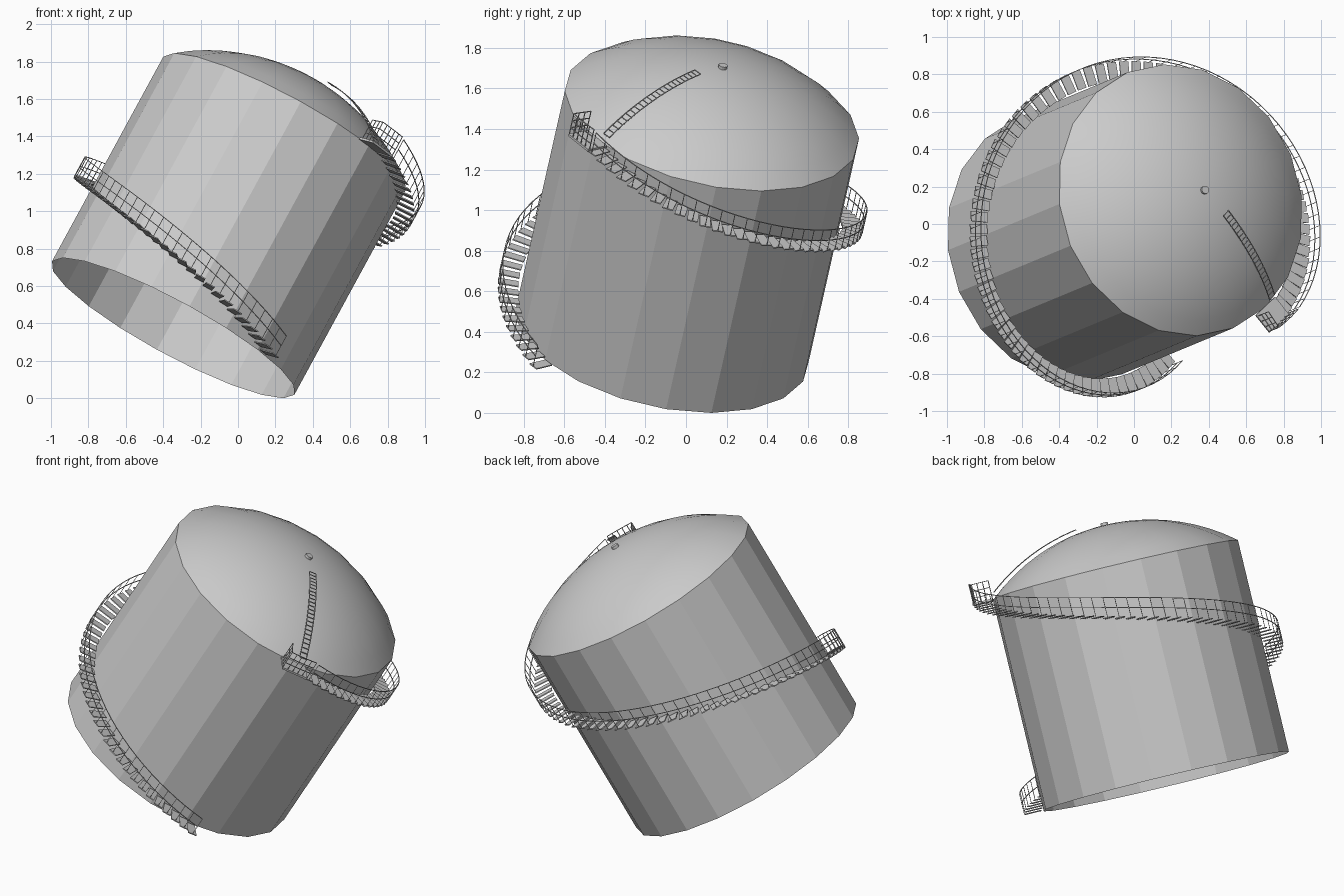
import bpy, bmesh, math
from mathutils import Matrix, Vector

if "Cube" in bpy.data.objects:
    bpy.data.objects.remove(bpy.data.objects["Cube"])

R, H, DOME = 0.74, 1.27, 0.27          # tank radius, wall height, dome rise
R_IN, R_OUT, RAIL_H = 0.75, 0.852, 0.12
START, STEPS = math.radians(-67), 80
SPHERE = (R * R + DOME * DOME) / (2 * DOME)

# Whole tank leans over on its side
TILT = (Matrix.Translation((-0.3465, -0.119, 0.3755))
        @ Matrix.Rotation(math.radians(22.5), 4, 'Z')
        @ Matrix.Rotation(math.radians(30.5), 4, 'Y'))

grey = bpy.data.materials.new("grey_steel")
grey.diffuse_color = (0.6, 0.6, 0.6, 1)
grey.use_nodes = True
grey.node_tree.nodes["Principled BSDF"].inputs["Base Color"].default_value = grey.diffuse_color


def finish(bm, name, smooth=False):
    bmesh.ops.transform(bm, matrix=TILT, verts=bm.verts)
    me = bpy.data.meshes.new(name)
    bm.to_mesh(me)
    bm.free()
    me.materials.append(grey)
    if smooth:
        me.shade_smooth()
    ob = bpy.data.objects.new(name, me)
    bpy.context.collection.objects.link(ob)


def polar(r, a, z):
    return Vector((r * math.cos(a), r * math.sin(a), z))


def dome_z(r):
    return H + math.sqrt(SPHERE ** 2 - r * r) - (SPHERE - DOME)


def box(bm, center, size, angle):
    m = (Matrix.Translation(center) @ Matrix.Rotation(angle, 4, 'Z')
         @ Matrix.Diagonal((*size, 1)))
    bmesh.ops.create_cube(bm, size=1, matrix=m)


def bar(bm, p, q, t=0.004):
    """Thin square bar between two points."""
    d = q - p
    m = (Matrix.Translation((p + q) / 2) @ d.to_track_quat('Z', 'Y').to_matrix().to_4x4()
         @ Matrix.Diagonal((t, t, d.length, 1)))
    bmesh.ops.create_cube(bm, size=1, matrix=m)


def chain(bm, pts):
    for p, q in zip(pts, pts[1:]):
        bar(bm, p, q)


def lathe(bm, profile, sides):
    rings = [[bm.verts.new(polar(r, 2 * math.pi * i / sides, z)) for i in range(sides)]
             for r, z in profile]
    for lo, hi in zip(rings, rings[1:]):
        for i in range(sides):
            j = (i + 1) % sides
            bm.faces.new((lo[i], lo[j], hi[j], hi[i]))
    return rings


# Tank wall, open at the bottom
bm = bmesh.new()
lathe(bm, [(R, 0), (R, H)], 20)
finish(bm, "tank_wall")

# Domed roof
bm = bmesh.new()
radii = [R * (1 - k / 10) for k in range(10)]
rings = lathe(bm, [(r, dome_z(r)) for r in radii], 20)
tip = bm.verts.new((0, 0, H + DOME))
for i in range(20):
    bm.faces.new((rings[-1][i], rings[-1][(i + 1) % 20], tip))
finish(bm, "dome_roof", True)

# Small vent cap on the roof centre
bm = bmesh.new()
bmesh.ops.create_cone(bm, cap_ends=True, segments=12, radius1=0.022, radius2=0.022,
                      depth=0.03, matrix=Matrix.Translation((0, 0, H + DOME)))
finish(bm, "vent_cap")

# Spiral stair treads: one full turn
bm = bmesh.new()
spots = [(START - 2 * math.pi * (i + 0.5) / STEPS, H * (i + 0.5) / STEPS) for i in range(STEPS)]
for a, z in spots:
    box(bm, polar((R_IN + R_OUT) / 2, a, z), (R_OUT - R_IN, 0.054, 0.006), a)
finish(bm, "stair_treads")

# Outer stair railing
bm = bmesh.new()
for a, z in spots:
    bar(bm, polar(R_OUT, a, z), polar(R_OUT, a, z + RAIL_H), 0.003)
for h in (RAIL_H / 2, RAIL_H):
    chain(bm, [polar(R_OUT, a, z + h) for a, z in spots])
finish(bm, "stair_railing")

# Landing at the top of the stair
A0, A1 = math.radians(-66), math.radians(-77)
bm = bmesh.new()
mid = (A0 + A1) / 2
box(bm, polar(0.795, mid, H), (0.12, 0.16, 0.012), mid)
finish(bm, "landing")

# Landing railing along the outer and far sides
bm = bmesh.new()
corners = [polar(R_OUT, A0 + (A1 - A0) * k / 5, H) for k in range(6)]
corners += [polar(r, A1, H) for r in (0.82, 0.785, 0.75)]
for p in corners:
    bar(bm, p, p + Vector((0, 0, RAIL_H)), 0.004)
for h in (RAIL_H / 3, RAIL_H * 2 / 3, RAIL_H):
    chain(bm, [p + Vector((0, 0, h)) for p in corners])
finish(bm, "landing_railing")

# Curved ladder over the roof
bm = bmesh.new()
LA = math.radians(-68)
side = Vector((-math.sin(LA), math.cos(LA), 0)) * 0.022
path = [polar(r, LA, dome_z(r) + 0.025) for r in [0.72 - 0.55 * k / 22 for k in range(23)]]
for s in (-1, 1):
    chain(bm, [p + side * s for p in path])
for p in path:
    bar(bm, p - side, p + side)
finish(bm, "roof_ladder")
